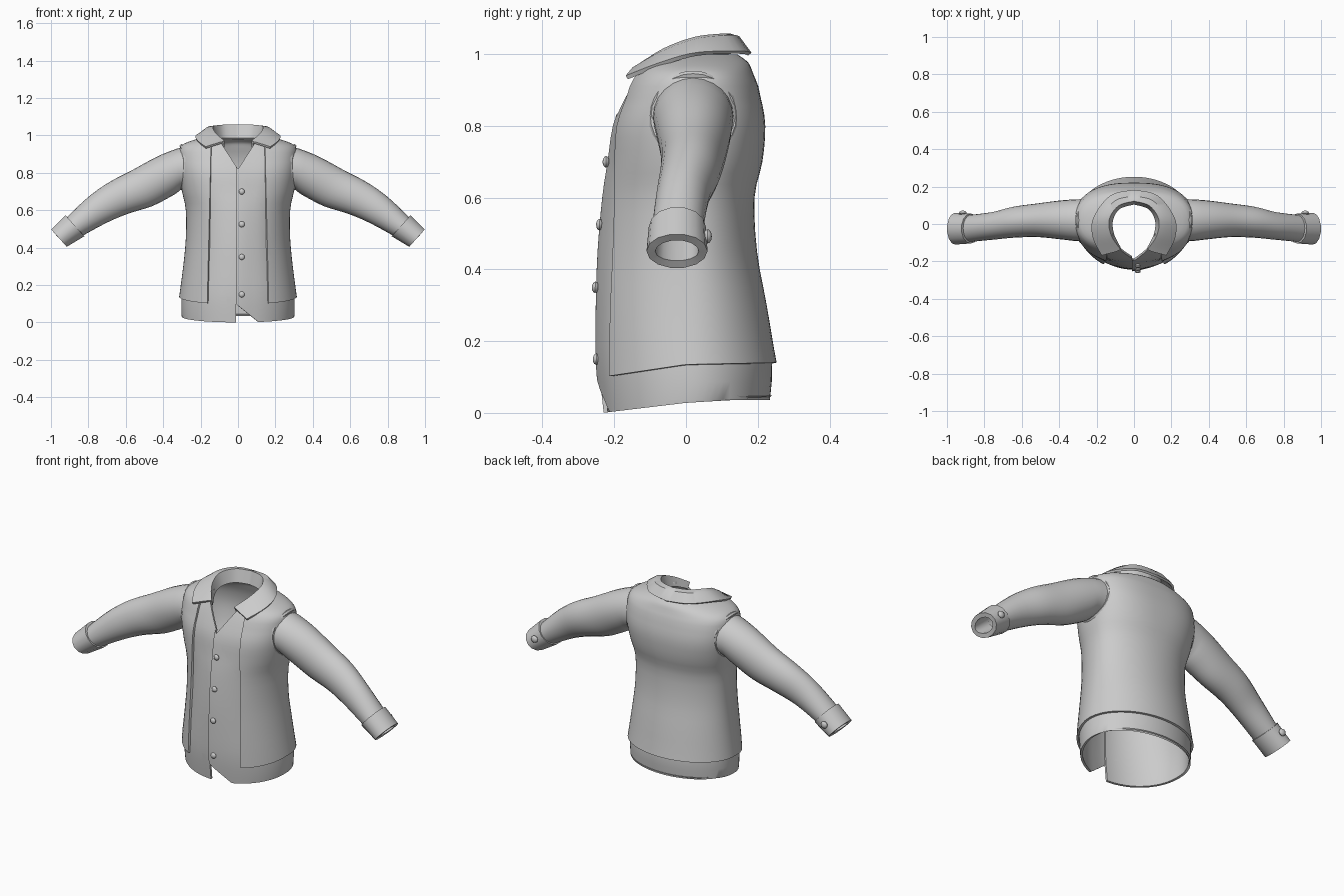
import bpy, bmesh, math
from mathutils import Vector

if "Cube" in bpy.data.objects:
    bpy.data.objects.remove(bpy.data.objects["Cube"])

cloth = bpy.data.materials.new("grey_cloth")
cloth.diffuse_color = (0.6, 0.6, 0.6, 1)
cloth.use_nodes = True
cloth.node_tree.nodes["Principled BSDF"].inputs["Base Color"].default_value = cloth.diffuse_color

# torso sections: height, half width, front y, back y, roundness power
TORSO = [(0, .30, -.23, .23, 2), (.14, .302, -.243, .24, 2), (.3, .28, -.243, .212, 2),
         (.45, .266, -.238, .185, 2), (.6, .266, -.225, .178, 2.1), (.7, .286, -.21, .2, 2.3),
         (.8, .30, -.195, .208, 2.5), (.88, .303, -.165, .195, 2.5), (.935, .292, -.14, .175, 2.3),
         (.968, .22, -.125, .16, 2.1), (.99, .135, -.11, .13, 2)]


def spline(keys, steps):
    """Smooth samples through a list of equal-length tuples."""
    k = [keys[0]] + list(keys) + [keys[-1]]
    out = []
    for i in range(1, len(k) - 2):
        for s in range(steps):
            t = s / steps
            out.append(tuple(b + .5 * t * (c - a + t * (2*a - 5*b + 4*c - d + t * (3*(b - c) + d - a)))
                             for a, b, c, d in zip(*k[i - 1:i + 3])))
    return out + [tuple(keys[-1])]


def section(z):
    for a, b in zip(TORSO, TORSO[1:]):
        if z <= b[0]:
            t = (z - a[0]) / (b[0] - a[0])
            return [p + (q - p) * t for p, q in zip(a, b)]
    return TORSO[-1]


def torso_x(y, z):
    """Half width of the torso at a given depth and height."""
    _, w, f, b, p = section(min(z, .925))
    c = .02
    r = b - c if y > c else c - f
    return w * max(0, 1 - abs((y - c) / r) ** p) ** (1 / p)


def grid(rows, closed=True):
    """Quad mesh through rows of points."""
    bm = bmesh.new()
    vs = [[bm.verts.new(p) for p in r] for r in rows]
    n = len(rows[0])
    for a, b in zip(vs, vs[1:]):
        for j in range(n if closed else n - 1):
            k = (j + 1) % n
            bm.faces.new((a[j], a[k], b[k], b[j]))
    return bm


def finish(name, bm, thick=0, offset=-1, mirror=False):
    me = bpy.data.meshes.new(name)
    bm.to_mesh(me)
    bm.free()
    me.materials.append(cloth)
    ob = bpy.data.objects.new(name, me)
    bpy.context.collection.objects.link(ob)
    if thick:
        m = ob.modifiers.new("thickness", 'SOLIDIFY')
        m.thickness, m.offset = thick, offset
    if mirror:
        ob.modifiers.new("mirror", 'MIRROR')
    return ob


def torso_shell(z_start, grow, hem):
    """Torso loft from z_start to the neck with a shaped hem."""
    keys = [section(z_start)] + [k for k in TORSO if k[0] > z_start + .02]
    rows = []
    for i, (z, w, f, b, p) in enumerate(spline(keys, 3)):
        row = []
        for j in range(64):
            a = 2 * math.pi * j / 64
            c, s = math.cos(a), math.sin(a)
            x = (w + grow) * math.copysign(abs(c) ** (2 / p), c)
            r = (b - .02 if s > 0 else .02 - f) + grow
            y = .02 + r * math.copysign(abs(s) ** (2 / p), s)
            h = hem(y) if i == 0 else z + grow * .7 * (z > .9)
            row.append((x, y, h))
        rows.append(row)
    return grid(rows)


def cut_front(bm, point, normal):
    faces = [f for f in bm.faces if f.calc_center_median().y < 0]
    geom = faces + list({e for f in faces for e in f.edges}) + list({v for f in faces for v in f.verts})
    bmesh.ops.bisect_plane(bm, geom=geom, dist=1e-5, plane_co=point, plane_no=normal)


def drop_front(bm, rule):
    faces = [f for f in bm.faces if f.calc_center_median().y < 0 and rule(f.calc_center_median())]
    bmesh.ops.delete(bm, geom=faces, context='FACES')


# shirt with open V neck, button overlap and notched front hem
bm = torso_shell(0, 0, lambda y: .028 + (.12 if y < 0 else .06) * y)
for s in (-1, 1):
    cut_front(bm, (0, 0, .82), (s, 0, -.65))
cut_front(bm, (0, 0, .09), (.8, 0, 1))
cut_front(bm, (-.01, 0, 0), (1, 0, 0))
drop_front(bm, lambda c: abs(c.x) < (c.z - .82) * .65)
drop_front(bm, lambda c: c.x > -.01 and c.z < .09 - .8 * c.x - 1e-4 and c.x < .1)
seam = [e for e in bm.edges if all(abs(v.co.x + .01) < 1e-4 and v.co.y < 0 for v in e.verts)]
bmesh.ops.split_edges(bm, edges=seam)
for v in bm.verts:
    if v.co.y < 0 and v.link_faces and -.011 < v.co.x < .07:
        if sum(f.calc_center_median().x for f in v.link_faces) / len(v.link_faces) > -.01:
            v.co.y -= .009 * (1 - (v.co.x + .01) / .08)
finish("shirt_body", bm, .012)

# sleeveless vest, open at the front
bm = torso_shell(.135, .013, lambda y: .135 + (.15 * y if y < 0 else .02 * y))
for s in (-1, 1):
    cut_front(bm, (s * .167, 0, 0), (s, 0, .024))
drop_front(bm, lambda c: abs(c.x) < .167 - .024 * c.z)
finish("vest", bm, .011)

# sleeves: x, y, z, half height, half depth, tilt in degrees
SLEEVE = [(.30, .02, .828, .11, .113, 0), (.40, .022, .778, .112, .103, 24), (.515, .02, .717, .11, .09, 30),
          (.64, .01, .665, .098, .083, 31), (.755, -.01, .60, .084, .074, 34), (.89, -.025, .5, .062, .072, 41)]


def tube(keys, steps, n, snap=False):
    rows = []
    for i, (x, y, z, h, d, tilt) in enumerate(spline(keys, steps)):
        t = math.radians(tilt)
        row = []
        for j in range(n):
            a = 2 * math.pi * j / n
            u, v = d * math.cos(a), h * math.sin(a)
            p = [x + v * math.sin(t), y + u, z + v * math.cos(t)]
            if snap and i == 0:
                p[0] = torso_x(p[1], p[2])
            row.append(p)
        rows.append(row)
    return grid(rows)


finish("sleeves", tube(SLEEVE, 4, 24, True), .01, mirror=True)
CUFF = [(.872, -.024, .517, .077, .08, 41.8), (.957, -.025, .451, .064, .085, 41.8)]
finish("cuffs", tube(CUFF, 1, 14), .024, mirror=True)

# raised armhole trim on the vest
cu = bpy.data.curves.new("armhole_trim", 'CURVE')
cu.dimensions, cu.bevel_depth, cu.bevel_resolution = '3D', .011, 1
sp = cu.splines.new('POLY')
sp.points.add(27)
for j, pt in enumerate(sp.points):
    a = 2 * math.pi * j / 28
    y, z = .02 + .115 * math.cos(a), .828 + .115 * math.sin(a)
    pt.co = (torso_x(y, z) + .008, y, z, 1)
sp.use_cyclic_u = True
cu.materials.append(cloth)
trim = bpy.data.objects.new("armhole_trim", cu)
bpy.context.collection.objects.link(trim)
trim.modifiers.new("mirror", 'MIRROR')

# folded collar: stand, fold and outer edge from centre back to front point
STAND = [(0, .11, .985), (.08, .085, .985), (.118, .02, .98), (.112, -.055, .965), (.078, -.125, .935)]
FOLD = [(0, .125, 1.052), (.085, .10, 1.052), (.135, .025, 1.043), (.125, -.06, 1.012), (.075, -.137, .965)]
CREST = [(0, .145, 1.045), (.1, .122, 1.048), (.165, .03, 1.038), (.16, -.065, 1.003), (.10, -.146, .958)]
EDGE = [(0, .178, 1.0), (.125, .148, 1.005), (.215, .03, 1.0), (.218, -.07, .972), (.172, -.165, .935)]
rows = []
for keys in (STAND, FOLD, CREST, EDGE):
    half = spline(keys, 5)
    rows.append([(-x, y, z) for x, y, z in half[:0:-1]] + half)
bm = grid(rows, False)
bmesh.ops.recalc_face_normals(bm, faces=bm.faces)
finish("collar", bm, .012, 0)


# buttons on the front and the cuffs
def button(name, pos, direction, r, mirror=False):
    bm = bmesh.new()
    bmesh.ops.create_uvsphere(bm, u_segments=12, v_segments=6, radius=r)
    rot = Vector(direction).to_track_quat('Z', 'Y')
    for v in bm.verts:
        v.co = rot @ Vector((v.co.x, v.co.y, v.co.z * .6)) + Vector(pos)
    finish(name, bm, mirror=mirror)


for i, (y, z) in enumerate([(-.25, .15), (-.253, .35), (-.241, .525), (-.223, .7)]):
    button(f"front_button_{i + 1}", (.02, y, z), (0, -1, .05), .016)
button("cuff_buttons", (.915, .06, .492), (0, 1, 0), .02, True)

# bake modifiers, then smooth while keeping edges sharp
bpy.ops.object.select_all(action='SELECT')
bpy.context.view_layer.objects.active = bpy.data.objects["shirt_body"]
bpy.ops.object.convert(target='MESH')
bpy.ops.object.shade_smooth_by_angle(angle=math.radians(40))
